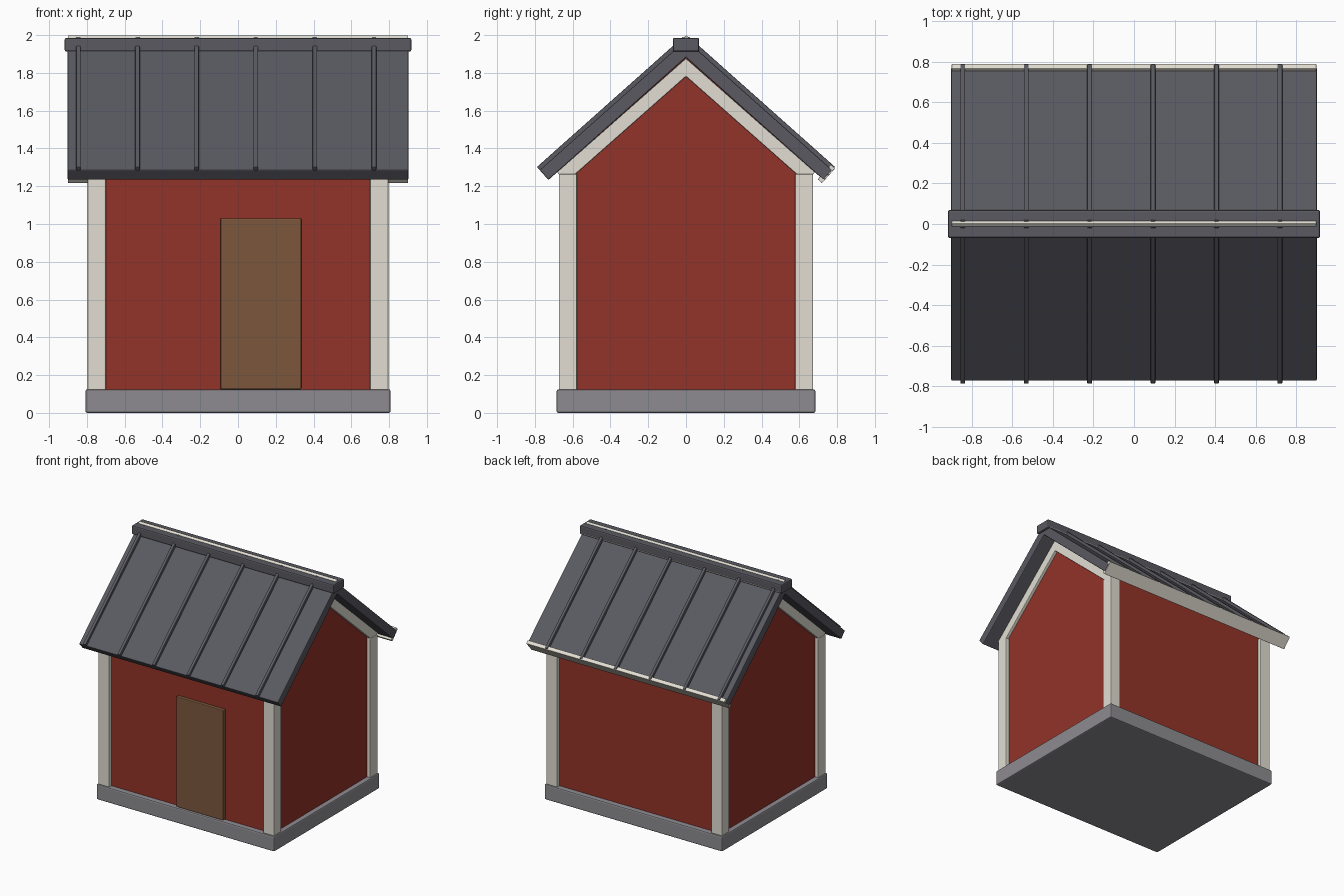
import bpy, bmesh, math

cube = bpy.data.objects.get("Cube")
if cube:
    bpy.data.objects.remove(cube, do_unlink=True)


def material(name, rgb):
    m = bpy.data.materials.new(name)
    m.use_nodes = True
    m.diffuse_color = (*rgb, 1)
    m.node_tree.nodes["Principled BSDF"].inputs["Base Color"].default_value = (*rgb, 1)
    return m


RED = material("barn red", (0.29, 0.033, 0.021))
CREAM = material("cream trim", (0.76, 0.73, 0.65))
SLATE = material("slate metal", (0.10, 0.10, 0.12))
STONE = material("foundation grey", (0.27, 0.26, 0.28))
WOOD = material("door brown", (0.20, 0.097, 0.046))


def prism(name, outline, x0, x1, mat, bevel=0.0):
    """Extrude a (y, z) outline along x."""
    bm = bmesh.new()
    face = bm.faces.new([bm.verts.new((x0, y, z)) for y, z in outline])
    moved = bmesh.ops.extrude_face_region(bm, geom=[face])["geom"]
    for v in moved:
        if isinstance(v, bmesh.types.BMVert):
            v.co.x = x1
    bmesh.ops.recalc_face_normals(bm, faces=bm.faces)
    mesh = bpy.data.meshes.new(name)
    bm.to_mesh(mesh)
    bm.free()
    mesh.materials.append(mat)
    obj = bpy.data.objects.new(name, mesh)
    bpy.context.collection.objects.link(obj)
    if bevel:
        mod = obj.modifiers.new("soft edges", "BEVEL")
        mod.width = bevel
        mod.segments = 2
    return obj


def box(name, x, y, z, mat, bevel=0.0):
    outline = [(y[0], z[0]), (y[1], z[0]), (y[1], z[1]), (y[0], z[1])]
    return prism(name, outline, x[0], x[1], mat, bevel)


PITCH = math.atan(0.89)
RIDGE = 1.975
SLOPE = 1.037


def roof_box(name, side, x, down, up, mat, bevel):
    """Box laid on a roof slope: down = distance from ridge, up = height off the sheet."""
    y = sorted(side * d for d in down)
    obj = box(name, x, y, up, mat, bevel)
    obj.rotation_euler.x = -side * PITCH
    obj.location.z = RIDGE
    return obj


# Foundation and gabled walls
box("foundation", (-0.808, 0.808), (-0.685, 0.685), (0, 0.125), STONE, 0.01)
prism("walls", [(-0.643, 0.12), (0.643, 0.12), (0.643, 1.33), (0, 1.9), (-0.643, 1.33)],
      -0.768, 0.768, RED)

# Door on the front wall
box("door", (-0.093, 0.335), (-0.67, -0.63), (0.125, 1.03), WOOD, 0.006)

# Corner posts and gable trim
half_rake = [(0.683, 1.274), (0.635, 1.22)]
rake = [(0, 1.877)] + half_rake + [(0, 1.781)] + [(-y, z) for y, z in reversed(half_rake)]
for sx, end in ((-1, "right"), (1, "left")):
    for sy, face in ((-1, "front"), (1, "back")):
        box(f"{face}_{end}_post", sorted((sx * 0.7, sx * 0.797)),
            sorted((sy * 0.577, sy * 0.673)), (0.12, 1.265), CREAM, 0.006)
    prism(f"{end}_gable_trim", rake, *sorted((sx * 0.755, sx * 0.792)), CREAM, 0.005)

# Roof sheets with raised seams
for side, face in ((-1, "front"), (1, "back")):
    roof_box(f"{face}_roof", side, (-0.903, 0.903), (0, SLOPE), (-0.07, 0), SLATE, 0.006)
    for i in range(6):
        cx = -0.845 + i * 0.313
        roof_box(f"{face}_seam_{i + 1}", side, (cx - 0.012, cx + 0.012),
                 (0, SLOPE), (-0.005, 0.022), SLATE, 0.004)

# Ridge cap, ridge strip and rear eave board
box("ridge_cap", (-0.918, 0.918), (-0.07, 0.07), (1.912, 1.986), SLATE, 0.01)
roof_box("ridge_strip", -1, (-0.9, 0.9), (-0.019, 0.011), (-0.088, 0.017), CREAM, 0.003)
roof_box("rear_eave_board", 1, (-0.9, 0.9), (1.012, 1.042), (-0.088, 0.017), CREAM, 0.003)
